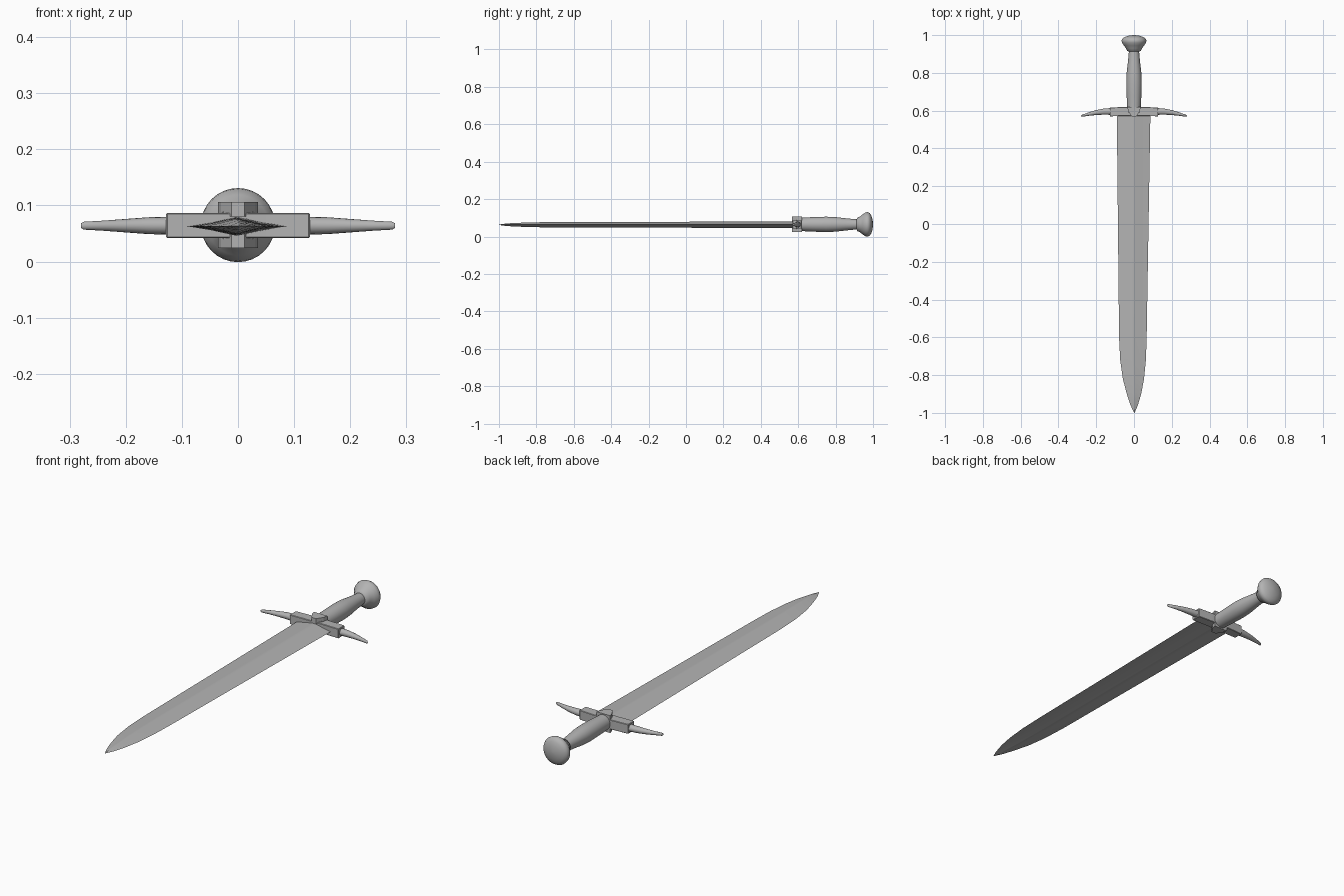
import bpy, bmesh, math
from mathutils import Vector

cube = bpy.data.objects.get("Cube")
if cube:
    bpy.data.objects.remove(cube, do_unlink=True)

steel = bpy.data.materials.new("grey_steel")
steel.use_nodes = True
grey = (0.45, 0.45, 0.45, 1)
steel.diffuse_color = grey
steel.node_tree.nodes["Principled BSDF"].inputs["Base Color"].default_value = grey

MID = 0.065  # height of the sword's long axis


def finish(name, bm, angle=None):
    bmesh.ops.recalc_face_normals(bm, faces=bm.faces)
    mesh = bpy.data.meshes.new(name)
    bm.to_mesh(mesh)
    bm.free()
    mesh.materials.append(steel)
    obj = bpy.data.objects.new(name, mesh)
    bpy.context.collection.objects.link(obj)
    if angle:
        bpy.ops.object.select_all(action="DESELECT")
        obj.select_set(True)
        bpy.context.view_layer.objects.active = obj
        bpy.ops.object.shade_smooth_by_angle(angle=math.radians(angle))
    return obj


def loft(name, rings, angle=None):
    """Skin a list of equal-sized rings of points and cap both ends."""
    bm = bmesh.new()
    loops = [[bm.verts.new(p) for p in ring] for ring in rings]
    for a, b in zip(loops, loops[1:]):
        for i in range(len(a)):
            j = (i + 1) % len(a)
            bm.faces.new((a[i], a[j], b[j], b[i]))
    bm.faces.new(loops[0])
    bm.faces.new(loops[-1])
    return finish(name, bm, angle)


def circle(centre, u, v, ru, rv, n):
    return [Vector(centre) + Vector(u) * ru * math.cos(math.tau * i / n)
            + Vector(v) * rv * math.sin(math.tau * i / n) for i in range(n)]


def turned(name, profile, n=32):
    """Lathe (y, radius) pairs around the long axis."""
    return loft(name, [circle((0, y, MID), (1, 0, 0), (0, 0, 1), r, r, n)
                       for y, r in profile], 50)


# Blade: slightly hollow diamond section, swept from guard to tip
def blade_ring(y, w, t, cx):
    quarter = [(1, 0), (0.5, 0.44), (0.12, 0.88), (0, 1)]
    upper = quarter + [(-x, z) for x, z in quarter[-2::-1]]
    section = upper + [(x, -z) for x, z in upper[-2:0:-1]]
    return [(cx + x * w, y, MID - 0.002 + z * t) for x, z in section]


stations = [(0.59, 0.089, 0.017, -0.002), (0, 0.081, 0.016, -0.004),
            (-0.6, 0.073, 0.015, -0.006), (-0.72, 0.068, 0.014, -0.005),
            (-0.82, 0.056, 0.013, -0.003), (-0.9, 0.038, 0.01, 0),
            (-0.96, 0.019, 0.007, 0.001), (-1, 0.001, 0.001, 0.002)]
loft("blade", [blade_ring(*s) for s in stations], 40)

# Grip and mushroom pommel
turned("grip", [(0.59, 0.036), (0.62, 0.036), (0.68, 0.039), (0.75, 0.041),
                (0.8, 0.039), (0.85, 0.033), (0.89, 0.029), (0.93, 0.026)])
turned("pommel", [(0.912, 0.026), (0.916, 0.036), (0.93, 0.042),
                  (0.945, 0.054), (0.96, 0.064), (0.972, 0.066),
                  (0.982, 0.061), (0.99, 0.049), (0.996, 0.032),
                  (0.999, 0.015), (1, 0.003)])

# Crossguard block with swept ends
outline = [(0, 0.572), (0.05, 0.572), (0.128, 0.57), (0.128, 0.616),
           (0.05, 0.62), (0, 0.62)]
outline += [(-x, y) for x, y in outline[-2:0:-1]]
guard = loft("guard_block", [[(x, y, z) for x, y in outline]
                             for z in (0.042, 0.087)])
bevel = guard.modifiers.new("Bevel", "BEVEL")
bevel.width = 0.002
bevel.segments = 1

# Tapered arms curving towards the blade
arm = [(0.12, 0.596, 0.018, 0.016), (0.16, 0.595, 0.016, 0.015),
       (0.2, 0.59, 0.013, 0.012), (0.24, 0.582, 0.009, 0.009),
       (0.275, 0.573, 0.005, 0.007), (0.28, 0.571, 0.002, 0.004)]
for side, name in ((1, "left_arm"), (-1, "right_arm")):
    loft(name, [circle((side * x, y, MID - 0.001), (0, 1, 0), (0, 0, 1), ry, rz, 16)
                for x, y, ry, rz in arm], 50)

# Wedge ornaments above and below the guard, pointing down the blade
wedge = [(-0.036, 0.62), (0.036, 0.62), (0.03, 0.597), (0.012, 0.568),
         (-0.012, 0.568), (-0.03, 0.597)]
for name, z0, z1 in (("upper_wedge", 0.08, 0.106), ("lower_wedge", 0.024, 0.05)):
    loft(name, [[(x, y, z) for x, y in wedge] for z in (z0, z1)])
